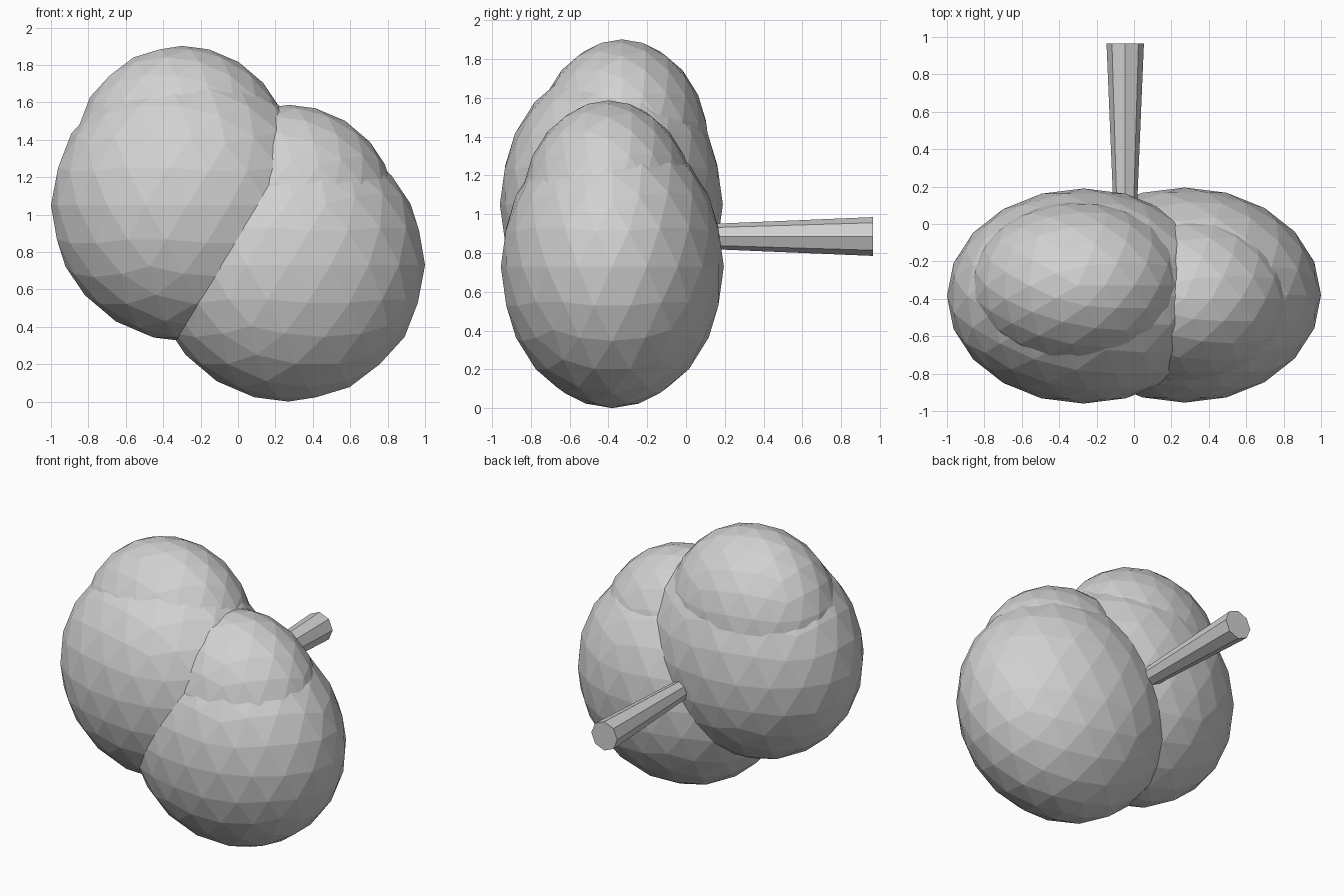
import bpy
from mathutils import Vector
from math import radians

cube = bpy.data.objects.get("Cube")
if cube:
    bpy.data.objects.remove(cube, do_unlink=True)

# Single plain grey
grey = bpy.data.materials.new("light_grey")
grey.use_nodes = True
colour = (0.64, 0.64, 0.64, 1)
grey.diffuse_color = colour
grey.node_tree.nodes["Principled BSDF"].inputs["Base Color"].default_value = colour

LOBE_RADII = Vector((0.73, 0.575, 0.73))


def finish(name):
    obj = bpy.context.object
    obj.name = name
    obj.data.name = name
    obj.data.materials.append(grey)
    return obj


def lobe(name, centre, size=1.0):
    """Faceted ellipsoid."""
    bpy.ops.mesh.primitive_ico_sphere_add(subdivisions=3, radius=1, location=centre)
    obj = finish(name)
    obj.scale = LOBE_RADII * size
    return obj


# Two overlapping bodies, each with a smaller bulge on top
lobe("right_body", (-0.27, -0.385, 1.05))
lobe("right_top_bulge", (-0.30, -0.33, 1.325), 0.79)
lobe("left_body", (0.27, -0.38, 0.73))
lobe("left_top_bulge", (0.27, -0.40, 1.01), 0.79)

# Eight-sided stick flaring towards the back
START, END = -0.3, 0.965
bpy.ops.mesh.primitive_cone_add(
    vertices=8, radius1=0.047, radius2=0.1, depth=END - START,
    location=(-0.047, (START + END) / 2, 0.885), rotation=(radians(-90), 0, 0))
finish("stick")
